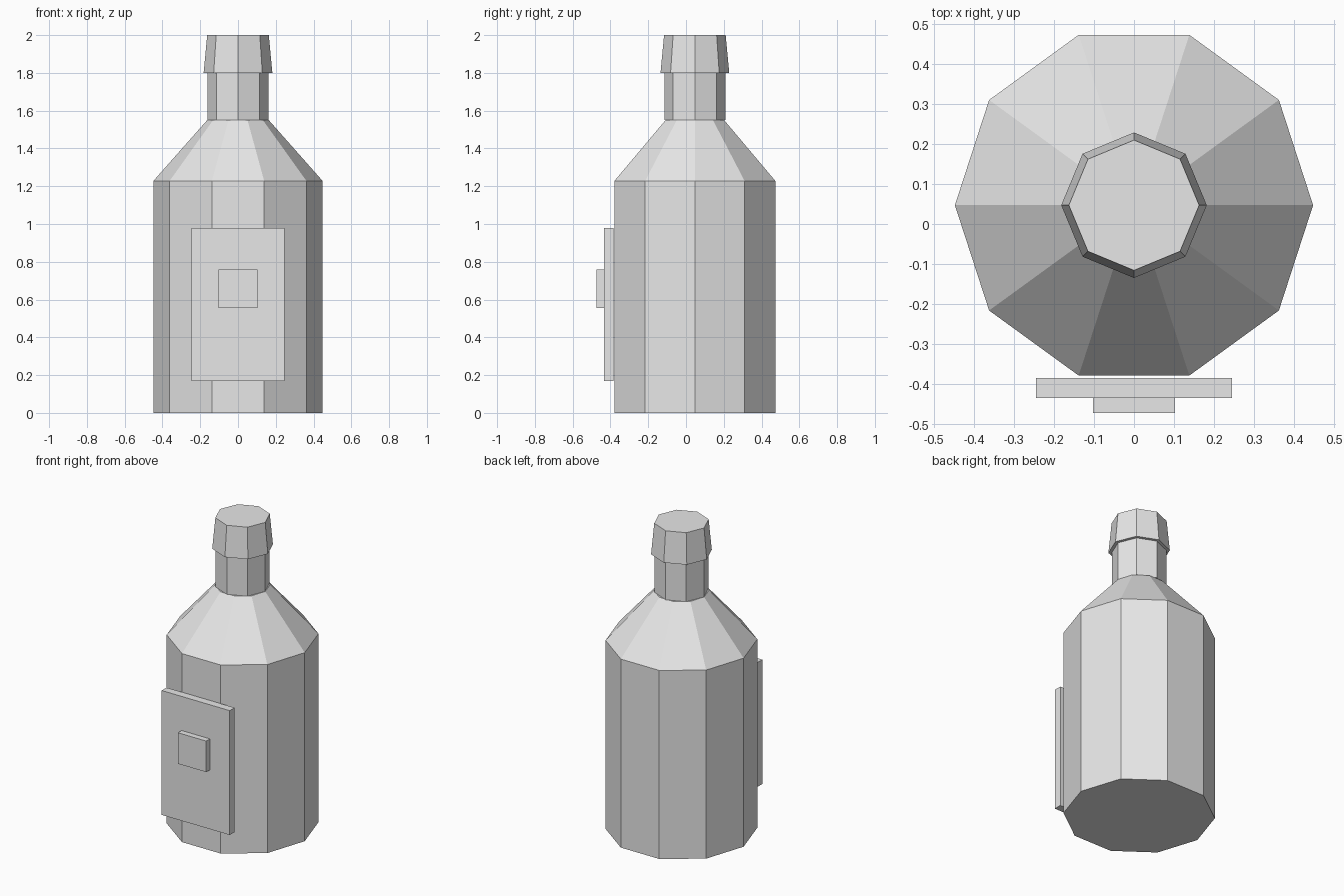
import bpy
import math

if "Cube" in bpy.data.objects:
    bpy.data.objects.remove(bpy.data.objects["Cube"])

CY = 0.047  # bottle axis offset in y

glass = bpy.data.materials.new("plain_grey")
glass.diffuse_color = (0.8, 0.8, 0.8, 1)
glass.use_nodes = True
glass.node_tree.nodes["Principled BSDF"].inputs["Base Color"].default_value = glass.diffuse_color


def frustum(name, sides, r1, r2, z1, z2):
    """Faceted ring section with a corner on +x."""
    bpy.ops.mesh.primitive_cone_add(vertices=sides, radius1=r1, radius2=r2,
                                    depth=z2 - z1, location=(0, CY, (z1 + z2) / 2))
    ob = bpy.context.object
    ob.name = name
    if sides % 4:  # turn a corner from +y onto +x
        ob.rotation_euler.z = math.pi / 2
    ob.data.materials.append(glass)


def plate(name, x, y, z):
    """Box given by its (min, max) range on each axis."""
    bpy.ops.mesh.primitive_cube_add(size=1, location=[sum(r) / 2 for r in (x, y, z)])
    ob = bpy.context.object
    ob.name = name
    ob.scale = [r[1] - r[0] for r in (x, y, z)]
    ob.data.materials.append(glass)


# Bottle: ten-sided body and shoulder, eight-sided neck and cap
frustum("body", 10, 0.448, 0.448, 0, 1.228)
frustum("shoulder", 10, 0.448, 0.163, 1.228, 1.55)
frustum("neck", 8, 0.162, 0.162, 1.55, 1.8)
frustum("cap", 8, 0.182, 0.163, 1.8, 2.0)

# Label on the front with a small raised square
plate("label", (-0.245, 0.245), (-0.435, -0.385), (0.17, 0.98))
plate("label_square", (-0.102, 0.102), (-0.473, -0.435), (0.556, 0.758))
